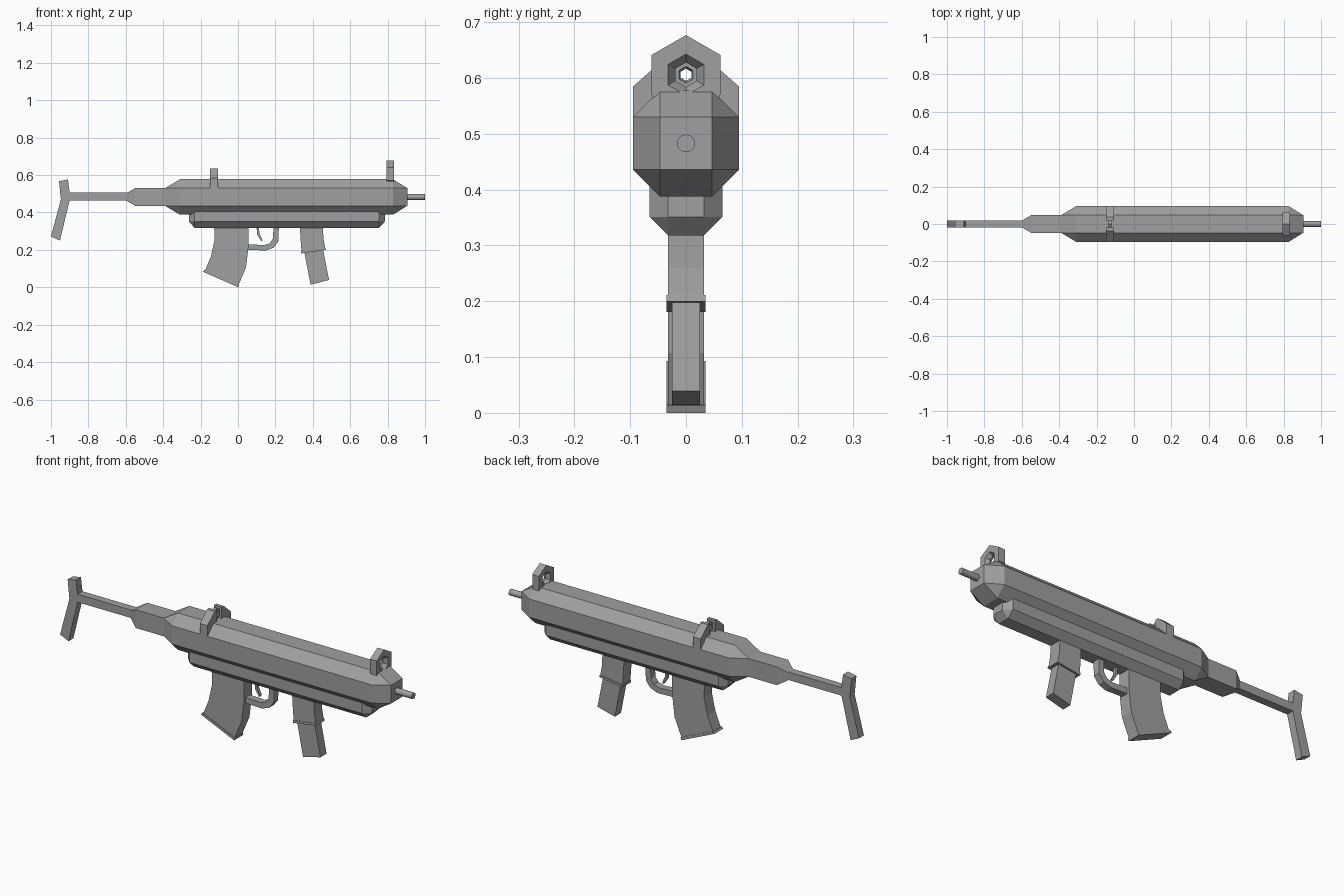
import bpy
import bmesh
from math import sin, cos, pi

cube = bpy.data.objects.get("Cube")
if cube:
    bpy.data.objects.remove(cube)

GREY = (0.35, 0.35, 0.35, 1)
metal = bpy.data.materials.new("plain grey")
metal.use_nodes = True
metal.diffuse_color = GREY
metal.node_tree.nodes["Principled BSDF"].inputs["Base Color"].default_value = GREY


def finish(name, bm):
    """Clean a bmesh and turn it into a named grey object."""
    bmesh.ops.remove_doubles(bm, verts=bm.verts, dist=0.0005)
    bmesh.ops.recalc_face_normals(bm, faces=bm.faces)
    mesh = bpy.data.meshes.new(name)
    bm.to_mesh(mesh)
    bm.free()
    mesh.materials.append(metal)
    obj = bpy.data.objects.new(name, mesh)
    bpy.context.collection.objects.link(obj)
    return obj


def bridge(bm, a, b):
    n = len(a)
    for i in range(n):
        j = (i + 1) % n
        bm.faces.new((a[i], a[j], b[j], b[i]))


def loft(name, rings):
    """Skin a row of equal-sized rings and cap both ends."""
    bm = bmesh.new()
    loops = [[bm.verts.new(p) for p in ring] for ring in rings]
    for a, b in zip(loops, loops[1:]):
        bridge(bm, a, b)
    bm.faces.new(loops[0])
    bm.faces.new(loops[-1])
    return finish(name, bm)


def octagon(x, half, flat, z):
    """Eight-sided section; it collapses to a square when half equals flat."""
    pts = [(half, flat), (flat, half), (-flat, half), (-half, flat),
           (-half, -flat), (-flat, -half), (flat, -half), (half, -flat)]
    return [(x, y, z + h) for y, h in pts]


def side_plate(name, outline, half):
    """Extrude an x-z outline evenly across y."""
    return loft(name, [[(x, y, z) for x, z in outline] for y in (-half, half)])


def cross_plate(name, outline, x0, x1):
    """Extrude a y-z outline along x."""
    return loft(name, [[(x, y, z) for y, z in outline] for x in (x0, x1)])


def hex_ring(name, profile, z):
    """Hexagonal ring around x, swept from a closed (x, radius) profile."""
    bm = bmesh.new()
    loops = [[bm.verts.new((x, r * sin(k * pi / 3), z + r * cos(k * pi / 3)))
              for k in range(6)] for x, r in profile]
    for i, loop in enumerate(loops):
        bridge(bm, loop, loops[(i + 1) % len(loops)])
    return finish(name, bm)


# Receiver, tapering to the muzzle and back into the stock
AXIS = 0.483
loft("receiver", [octagon(x, h, f, AXIS) for x, h, f in (
    (-0.595, 0.021, 0.021), (-0.55, 0.047, 0.047), (-0.39, 0.047, 0.047),
    (-0.31, 0.095, 0.047), (0.828, 0.095, 0.047), (0.905, 0.047, 0.047))])

# Lower housing
loft("lower_housing", [octagon(x, h, 0.032, 0.383) for x, h in (
    (-0.262, 0.032), (-0.232, 0.065), (0.753, 0.065), (0.785, 0.032))])

# Barrel
barrel = loft("barrel", [[(x, 0.016 * cos(k * pi / 8), AXIS + 0.016 * sin(k * pi / 8))
                          for k in range(16)] for x in (0.89, 1.0)])
bpy.context.view_layer.objects.active = barrel
barrel.select_set(True)
bpy.ops.object.shade_smooth_by_angle()
barrel.select_set(False)

# Stock bar and shoulder piece
side_plate("stock_bar", [(-0.92, 0.465), (-0.58, 0.465), (-0.58, 0.506), (-0.92, 0.506)], 0.02)
side_plate("shoulder_piece", [
    (-0.957, 0.567), (-0.909, 0.577), (-0.9, 0.506), (-0.9, 0.465),
    (-0.952, 0.25), (-1.0, 0.272), (-0.947, 0.47)], 0.02)

# Rear grip with base plate
side_plate("grip", [
    (-0.128, 0.335), (0.057, 0.335), (0.057, 0.225), (0.043, 0.107), (0.002, 0.01),
    (-0.178, 0.085), (-0.145, 0.165), (-0.125, 0.255)], 0.032)
side_plate("grip_base", [(-0.187, 0.083), (-0.18, 0.093), (0.007, 0.013), (0.002, 0.0)], 0.035)

# Front magazine: well, lip and slimmer lower part
side_plate("magazine_well", [
    (0.33, 0.335), (0.453, 0.335), (0.457, 0.26), (0.467, 0.205),
    (0.34, 0.187), (0.335, 0.25)], 0.032)
side_plate("magazine_lip", [(0.337, 0.193), (0.339, 0.181), (0.47, 0.2), (0.467, 0.211)], 0.035)
side_plate("magazine", [(0.352, 0.2), (0.388, 0.014), (0.487, 0.039), (0.453, 0.21)], 0.025)

# Trigger and its guard
side_plate("trigger_guard", [
    (0.05, 0.23), (0.05, 0.2), (0.15, 0.197), (0.19, 0.212), (0.216, 0.245), (0.219, 0.335),
    (0.19, 0.335), (0.187, 0.26), (0.17, 0.235), (0.14, 0.226)], 0.018)
side_plate("trigger", [
    (0.098, 0.335), (0.103, 0.28), (0.125, 0.246), (0.131, 0.253),
    (0.115, 0.285), (0.111, 0.335)], 0.008)

# Sights: paired side blocks with a hexagonal ring between
SIGHT = 0.606
for name, s in (("left", 1), ("right", -1)):
    cross_plate("rear_sight_" + name, [(s * y, z) for y, z in (
        (0.095, 0.53), (0.095, 0.585), (0.037, 0.636), (0.02, 0.636), (0.02, 0.53))],
        -0.15, -0.107)
    cross_plate("front_sight_" + name, [(s * y, z) for y, z in (
        (0.06, 0.64), (0.06, 0.535), (0.04, 0.535), (0.04, 0.64))], 0.797, 0.831)
hex_ring("rear_sight_ring", [(-0.137, 0.029), (-0.137, 0.015), (-0.128, 0.011),
                             (-0.12, 0.015), (-0.12, 0.029)], SIGHT)
hex_ring("front_sight_ring", [(0.795, 0.071), (0.795, 0.037), (0.814, 0.022),
                              (0.833, 0.037), (0.833, 0.071)], SIGHT)
